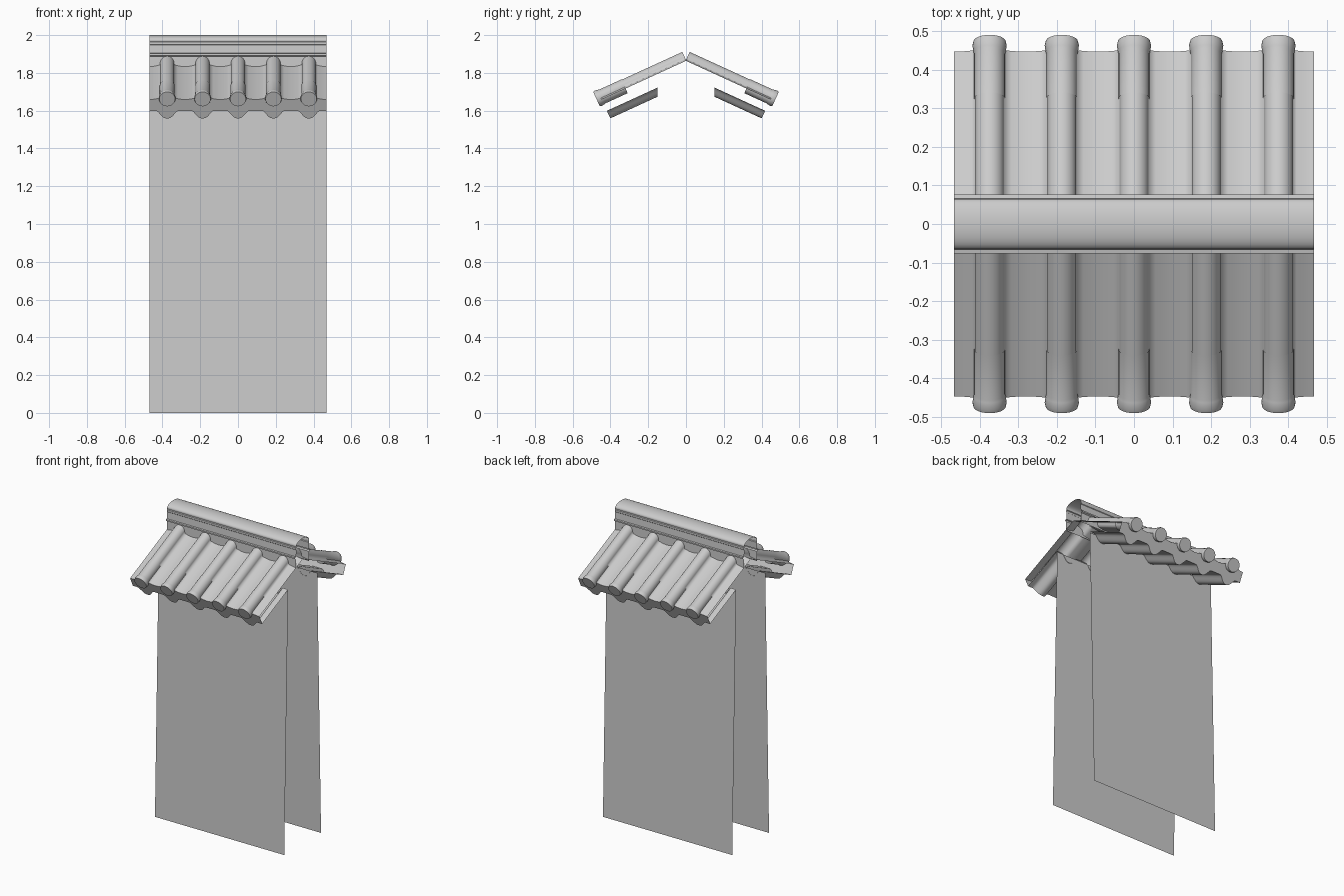
import bpy, math

if "Cube" in bpy.data.objects:
    bpy.data.objects.remove(bpy.data.objects["Cube"])

W = 0.468                                  # half length of the wall section
TILES = [-0.375, -0.1875, 0.0, 0.1875, 0.375]
A = math.radians(24.6)                     # roof pitch
Z0 = 1.878                                 # height of the tile axis at the ridge
R = 0.038                                  # cover tile radius


def slope(side, x, u, n):
    """Point on a roof slope: u runs down the slope, n is the offset above it."""
    out = u * math.cos(A) + n * math.sin(A)
    return (x, side * out, Z0 - u * math.sin(A) + n * math.cos(A))


def make(name, verts, faces, angle=40):
    me = bpy.data.meshes.new(name)
    me.from_pydata(verts, [], faces)
    ob = bpy.data.objects.new(name, me)
    bpy.context.collection.objects.link(ob)
    bpy.ops.object.select_all(action='DESELECT')
    ob.select_set(True)
    bpy.context.view_layer.objects.active = ob
    bpy.ops.object.shade_smooth_by_angle(angle=math.radians(angle))
    return ob


def grid(rows, flip=False, closed=False):
    """Skin equal-length rows of points into quads."""
    m = len(rows[0])
    verts = [p for r in rows for p in r]
    faces = []
    for i in range(len(rows) - 1):
        for j in range(m if closed else m - 1):
            k = (j + 1) % m
            f = (i * m + j, i * m + k, (i + 1) * m + k, (i + 1) * m + j)
            faces.append(f[::-1] if flip else f)
    return verts, faces


def pan_n(x):                              # shallow trough between cover tiles
    return -0.006 + 0.007 * math.cos(2 * math.pi * x / 0.1875)


def lobe_n(x):                             # downward ribs of the eave soffit
    t = min(abs(x - c) for c in TILES) / 0.06
    return -0.079 - (0.022 * (1 + math.cos(math.pi * t ** 1.35)) if t < 1 else 0)


XS = [-W + 2 * W * i / 120 for i in range(121)]

# one continuous tile cross-section: troughs joined to half-round covers
tile_profile, start = [], -W
for c in TILES + [None]:
    end = W if c is None else c - R
    tile_profile += [(x, pan_n(x)) for x in [start + (end - start) * k / 6 for k in range(7)]]
    if c is not None:
        tile_profile += [(c - R * math.cos(a), R * math.sin(a))
                         for a in [math.pi * k / 12 for k in range(1, 12)]]
        start = c + R

for side, tag in ((-1, "front"), (1, "back")):
    flip = side > 0
    # wall face, leaning slightly inward towards the top
    b, t = side * 0.19, side * 0.151
    make(tag + "_wall", *grid([[(-W, b, 0), (W, b, 0)], [(-W, t, 1.715), (W, t, 1.715)]], flip))

    # tiled roof surface
    make(tag + "_roof_tiles", *grid([[slope(side, x, u, n) for x, n in tile_profile]
                                     for u in (0.498, 0.004)], flip), angle=120)

    # eave board with lobed lower edge, square to the slope
    make(tag + "_eave_board", *grid([[slope(side, x, 0.497, lobe_n(x)) for x in XS],
                                     [slope(side, x, 0.497, pan_n(x)) for x in XS]], flip))

    # ribbed soffit below the eave, cut vertically at the wall
    make(tag + "_eave_soffit", *grid([
        [slope(side, x, 0.497, lobe_n(x)) for x in XS],
        [slope(side, x, (0.15 - lobe_n(x) * math.sin(A)) / math.cos(A), lobe_n(x)) for x in XS],
    ], not flip))

    # round eave tiles with a flared, capped end
    N = 24
    ring = [math.pi - 2 * math.pi * k / N for k in range(N)]
    for i, c in enumerate(TILES):
        prof = [(0.521, 0.042), (0.510, 0.0445), (0.492, 0.042), (0.485, 0.040), (0.358, 0.040)]
        v, f = grid([[slope(side, c + r * math.cos(a), u, r * math.sin(a)) for a in ring]
                     for u, r in prof], flip, closed=True)
        cap = list(range(N))
        f.append(cap if flip else cap[::-1])
        make(f"{tag}_eave_tile_{i}", v, f)

# ridge: moulded base with rounded cap, open at both ends
half = [(0.068, 1.825), (0.068, 1.888), (0.077, 1.893), (0.077, 1.902), (0.067, 1.904),
        (0.065, 1.948), (0.068, 1.951), (0.068, 1.963), (0.063, 1.966), (0.065, 1.972)]
half += [(0.065 * math.cos(a), 1.972 + 0.028 * math.sin(a))
         for a in [math.pi / 2 * k / 8 for k in range(1, 9)]]
full = [(-y, z) for y, z in half] + [(y, z) for y, z in half[-2::-1]]
make("ridge", *grid([[(-W, y, z), (W, y, z)] for y, z in full]))
